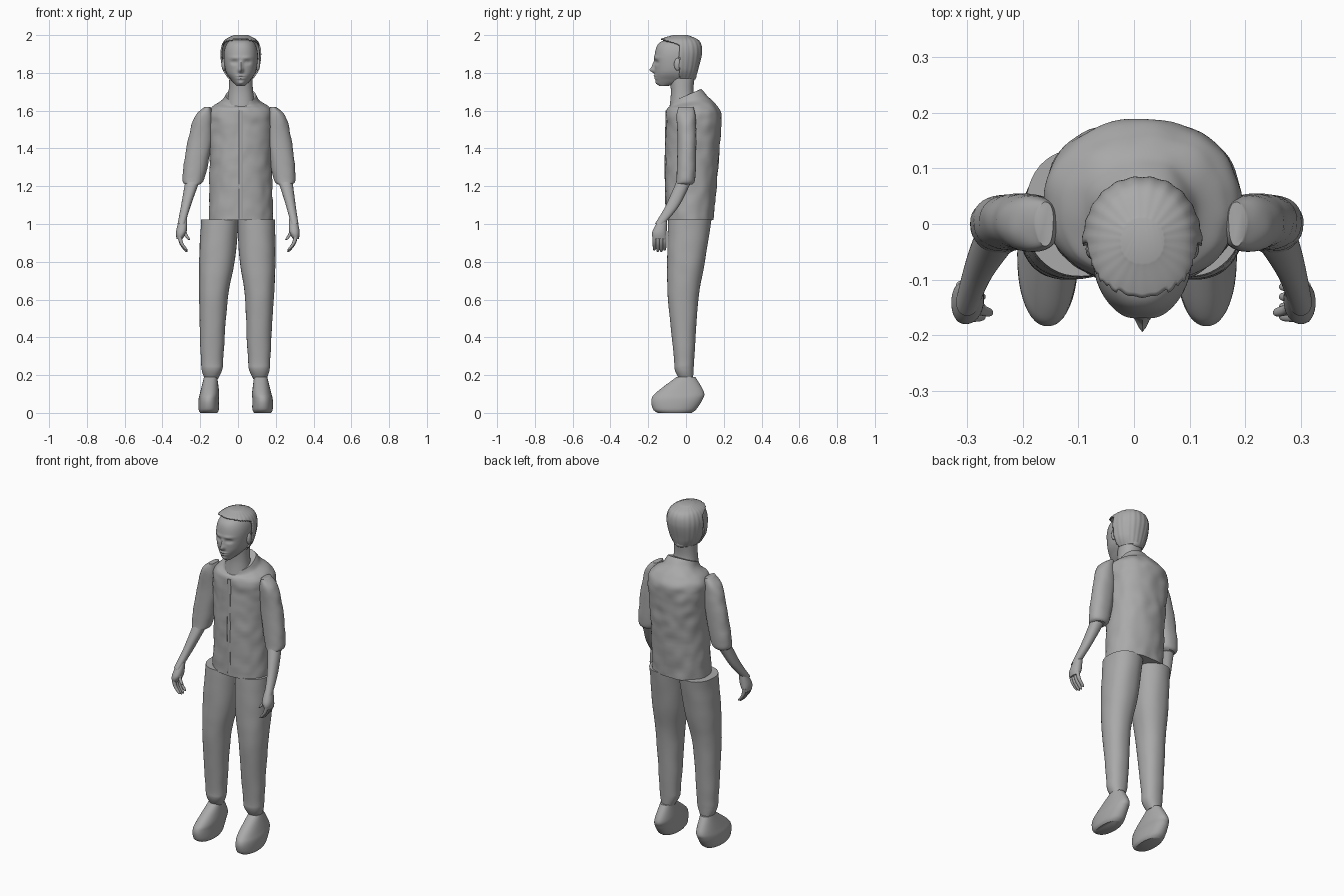
import bpy, bmesh, math
from mathutils import Vector, noise

if "Cube" in bpy.data.objects:
    bpy.data.objects.remove(bpy.data.objects["Cube"])

clay = bpy.data.materials.new("plain grey")
clay.use_nodes = True
grey = (.4, .4, .4, 1)
clay.diffuse_color = grey
clay.node_tree.nodes["Principled BSDF"].inputs["Base Color"].default_value = grey

MIDDLE = .015  # centre line of the head and body


def ring(height, x=MIDDLE, y=0, wide=.1, deep=.1, tilt=0):
    """One level cross-section: centre, half width, half depth, rise towards the back."""
    return Vector((x, y, height, wide, deep, tilt))


def spline(rings, steps):
    """Blend smoothly between neighbouring cross-sections."""
    padded = [rings[0], *rings, rings[-1]]
    blended = []
    for before, start, end, after in zip(padded, padded[1:], padded[2:], padded[3:]):
        for step in range(steps):
            t = step / steps
            ease_in, ease_out = t * (1 - t) ** 2 / 2, t * t * (1 - t) / 2
            mix = t * t * (3 - 2 * t)
            blended.append(start * (1 - mix) + end * mix
                           + (end - before) * ease_in - (after - start) * ease_out)
    return blended + [rings[-1]]


def other_side(point):
    """Reflect to the left side, following the slight lean of the figure."""
    rise = min(1, max(0, (point.z - .4) / 1.2))
    return Vector((-point.x + .05 * (rise - .5), point.y, point.z))


def finish(name, bm):
    """Turn a bmesh into a smooth shaded object."""
    bmesh.ops.recalc_face_normals(bm, faces=bm.faces)
    mesh = bpy.data.meshes.new(name)
    bm.to_mesh(mesh)
    bm.free()
    mesh.materials.append(clay)
    part = bpy.data.objects.new(name, mesh)
    bpy.context.collection.objects.link(part)
    bpy.ops.object.select_all(action='DESELECT')
    part.select_set(True)
    bpy.context.view_layer.objects.active = part
    bpy.ops.object.shade_smooth_by_angle(angle=math.radians(50))
    return part


def squared(value, power):
    """Push a sine or cosine outwards for a boxier outline."""
    return math.copysign(abs(value) ** (2 / power), value)


def loft(name, rings, sides=36, steps=8, power=2.2, shape=None, keep=None, left=False):
    """Skin a stack of cross-sections, optionally reshaped, trimmed or mirrored."""
    bm = bmesh.new()
    loops = []
    for x, y, height, wide, deep, tilt in spline(rings, steps):
        loop = []
        for side in range(sides):
            angle = math.tau * side / sides
            across = squared(math.cos(angle), power)
            back = squared(math.sin(angle), power)
            point = Vector((x + wide * across, y + deep * back, height + tilt * back))
            if shape:
                point = shape(point)
            loop.append(bm.verts.new(other_side(point) if left else point))
        loops.append(loop)
    for low, high in zip(loops, loops[1:]):
        for i in range(sides):
            bm.faces.new((low[i - 1], low[i], high[i], high[i - 1]))
    bm.faces.new(loops[0])
    bm.faces.new(loops[-1])
    if keep:
        unwanted = [face for face in bm.faces if not keep(face.calc_center_median())]
        bmesh.ops.delete(bm, geom=unwanted, context='FACES')
    return finish(name, bm)


def pair(name, rings, **options):
    loft("right_" + name, rings, **options)
    loft("left_" + name, rings, left=True, **options)


def creased(amount, scale):
    """Make a rule that adds soft cloth wrinkles."""
    def shape(point):
        outward = Vector((point.x, point.y, 0)).normalized()
        return point + outward * noise.noise(point * scale) * amount
    return shape


def bump(point, height, wide, high, push, aside=0):
    """Move a point forwards or back inside a soft oval patch, on both sides of the face."""
    across = (abs(point.x - MIDDLE) - aside) / wide
    up = (point.z - height) / high
    point.y -= push * math.exp(-across * across - up * up)


def add_features(point):
    """Shape the front of the head."""
    if point.y < -.07:
        bump(point, height=1.815, wide=.012, high=.014, push=.027)             # nose tip
        bump(point, height=1.84, wide=.009, high=.02, push=.012)               # nose bridge
        bump(point, height=1.856, wide=.017, high=.01, push=-.013, aside=.034)  # eye sockets
        bump(point, height=1.856, wide=.009, high=.006, push=.006, aside=.034)  # eyes
        bump(point, height=1.88, wide=.03, high=.008, push=.005, aside=.03)    # brows
        bump(point, height=1.784, wide=.02, high=.005, push=.007)              # upper lip
        bump(point, height=1.77, wide=.02, high=.005, push=.006)               # lower lip
        bump(point, height=1.745, wide=.02, high=.01, push=.008)               # chin
    return point


# Head and neck
skull = [ring(1.73, y=-.12, wide=.02, deep=.02),
         ring(1.76, y=-.06, wide=.05, deep=.1),
         ring(1.81, y=-.055, wide=.08, deep=.11),
         ring(1.9, y=-.045, wide=.09, deep=.12),
         ring(1.96, y=-.04, wide=.07, deep=.1),
         ring(1.99, y=-.03, wide=.02, deep=.03)]
loft("head", skull, sides=96, steps=16, shape=add_features)
loft("neck", [ring(1.6, y=-.01, wide=.08, deep=.08),
              ring(1.7, y=-.02, wide=.065, deep=.06),
              ring(1.8, y=-.02, wide=.06, deep=.07)])


# Hair: a slightly larger skull, cut away over the face
def behind_hairline(point):
    return point.y > -.035 - max(0, point.z - 1.95) * 3


def combed(point):
    outward = Vector((point.x - MIDDLE, point.y + .03, 0))
    angle = math.atan2(outward.y, outward.x)
    return point + outward * .01 * math.sin(angle * 23)


growth = ring(.01, x=0, wide=.018, deep=.01)
hair = loft("hair", [level + growth for level in skull[1:]], sides=120, steps=12,
            shape=combed, keep=behind_hairline)
shell = hair.modifiers.new("thickness", 'SOLIDIFY')
shell.thickness = .008

# Ears
for name, side in (("right_ear", -1), ("left_ear", 1)):
    bm = bmesh.new()
    bmesh.ops.create_uvsphere(bm, u_segments=20, v_segments=14, radius=1)
    bmesh.ops.scale(bm, verts=bm.verts, vec=(.012, .018, .033))
    bmesh.ops.translate(bm, verts=bm.verts, vec=(MIDDLE + side * .09, -.045, 1.845))
    finish(name, bm)

# Shirt body with a scooped neckline and a button strip
loft("shirt", [ring(1.02, y=.02, wide=.17, deep=.125),
               ring(1.3, y=.03, wide=.165, deep=.14),
               ring(1.5, y=.04, wide=.175, deep=.145),
               ring(1.58, y=.04, wide=.175, deep=.145),
               ring(1.62, y=.03, wide=.15, deep=.13, tilt=.01),
               ring(1.65, y=.015, wide=.1, deep=.1, tilt=.025),
               ring(1.68, wide=.08, deep=.08, tilt=.035)],
     sides=72, steps=12, shape=creased(amount=.006, scale=18))
loft("button_strip", [ring(1.03, y=-.1, wide=.01, deep=.008),
                      ring(1.3, y=-.105, wide=.01, deep=.008),
                      ring(1.6, y=-.1, wide=.01, deep=.008)], sides=12, power=4)

# Sleeves rolled at the elbow, and forearms
pair("sleeve", [ring(1.21, x=-.24, y=-.01, wide=.04, deep=.045),
                ring(1.25, x=-.235, wide=.06, deep=.05),
                ring(1.45, x=-.2, y=.005, wide=.063, deep=.05),
                ring(1.57, x=-.18, wide=.048, deep=.05),
                ring(1.62, x=-.16, wide=.015, deep=.04)],
     shape=creased(amount=.004, scale=22))
pair("forearm", [ring(1, x=-.3, y=-.14, wide=.02, deep=.025),
                 ring(1.1, x=-.275, y=-.07, wide=.026, deep=.036),
                 ring(1.25, x=-.235, wide=.04, deep=.04)])

# Hands
pair("palm", [ring(.92, x=-.31, y=-.14, wide=.015, deep=.035),
              ring(.96, x=-.3, y=-.14, wide=.028, deep=.038),
              ring(1.03, x=-.29, y=-.12, wide=.02, deep=.02)])


def digit(name, tip, knuckle, radius=.01):
    """A tapered finger whose tip curls towards the body."""
    levels = []
    for along, thick in ((0, .3), (.1, .8), (.5, 1), (1, 1.1)):
        x, y, height = tip.lerp(knuckle, along)
        bow = .01 * math.sin(math.pi * along)
        levels.append(ring(height, x - bow, y, wide=radius * thick, deep=radius * thick))
    pair(name, levels, sides=14, steps=4)


for order, finger in enumerate(("index", "middle", "ring", "little")):
    y = -.167 + .018 * order
    length = .08 + .01 * math.sin(order)
    digit(finger + "_finger", Vector((-.27, y, .94 - length)), Vector((-.31, y, .94)))
digit("thumb", Vector((-.257, -.16, .915)), Vector((-.285, -.145, .99)))

# Trouser legs, gathered at the ankle
pair("trouser_leg", [ring(.18, x=-.14, wide=.035, deep=.037),
                     ring(.23, x=-.137, y=-.01, wide=.055, deep=.05),
                     ring(.3, x=-.137, y=-.01, wide=.06, deep=.055),
                     ring(.6, x=-.13, y=-.015, wide=.075, deep=.08),
                     ring(.8, x=-.112, wide=.095, deep=.1),
                     ring(1.025, x=-.095, y=.02, wide=.1, deep=.115)],
     sides=48, shape=creased(amount=.003, scale=12))

# Shoes with a blunt toe and round heel
pair("shoe", [ring(0, x=-.155, y=-.06, wide=.045, deep=.09),
              ring(.02, x=-.155, y=-.06, wide=.054, deep=.115),
              ring(.07, x=-.155, y=-.048, wide=.054, deep=.135),
              ring(.11, x=-.15, y=-.03, wide=.05, deep=.125),
              ring(.19, x=-.145, wide=.035, deep=.05)], sides=48)
